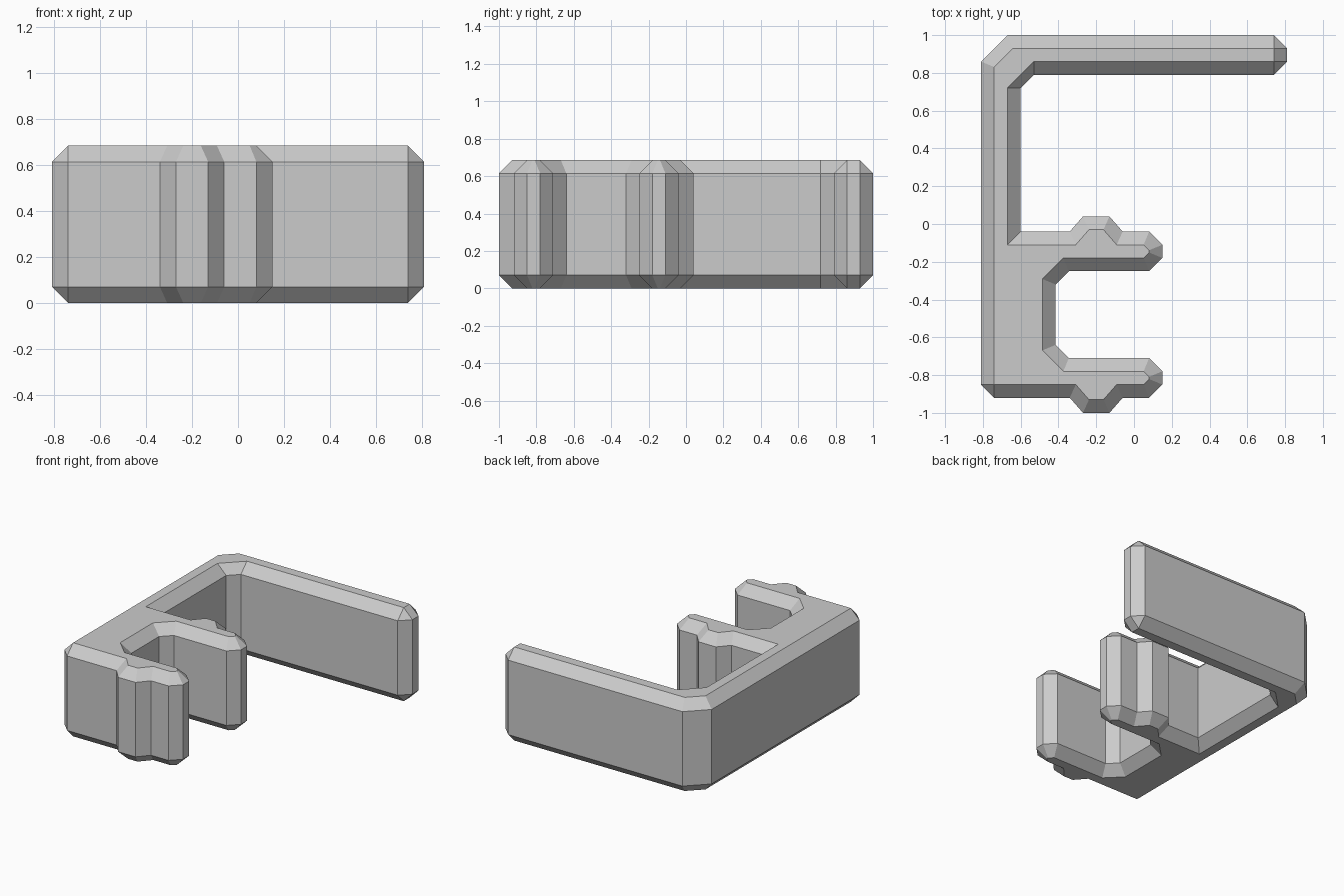
import bpy
import bmesh
from mathutils import Vector

default_cube = bpy.data.objects.get("Cube")
if default_cube:
    bpy.data.objects.remove(default_cube, do_unlink=True)

BEVEL = 0.07
HEIGHT = 0.685
FORK_CENTRE = -0.48


def make_material(name, colour):
    material = bpy.data.materials.new(name)
    material.use_nodes = True
    material.diffuse_color = colour
    shader = material.node_tree.nodes["Principled BSDF"]
    shader.inputs["Base Color"].default_value = colour
    return material


def inward(start, end):
    """Inward normal of an edge on a clockwise outline."""
    along = (end - start).normalized()
    return Vector((along.y, -along.x))


def inset_outline(outline, square):
    """Miter each corner inward; square corners follow their straight edge only."""
    result = []
    for i, point in enumerate(outline):
        before = inward(outline[i - 1], point)
        after = inward(point, outline[(i + 1) % len(outline)])
        if square[i]:
            shift = max((before, after), key=lambda n: max(abs(n.x), abs(n.y)))
        else:
            shift = (before + after) / (1 + before.dot(after))
        result.append(point + shift * BEVEL)
    return result


def build_bevelled_plate(name, outline, square, material):
    inner = inset_outline(outline, square)
    levels = [(inner, 0), (outline, BEVEL), (outline, HEIGHT - BEVEL), (inner, HEIGHT)]
    bm = bmesh.new()
    rings = [[bm.verts.new((p.x, p.y, z)) for p in ring] for ring, z in levels]
    count = len(outline)
    for low, high in zip(rings, rings[1:]):
        for i in range(count):
            j = (i + 1) % count
            bm.faces.new((low[i], low[j], high[j], high[i]))
    bm.faces.new(rings[0])
    bm.faces.new(rings[-1])
    # Merge the corners that meet in a point
    bmesh.ops.remove_doubles(bm, verts=bm.verts[:], dist=0.0005)
    bmesh.ops.recalc_face_normals(bm, faces=bm.faces[:])
    mesh = bpy.data.meshes.new(name)
    bm.to_mesh(mesh)
    bm.free()
    mesh.materials.append(material)
    part = bpy.data.objects.new(name, mesh)
    bpy.context.collection.objects.link(part)
    return part


# Back wall and long arm: x, y, square corner
frame = [
    (-0.74, -0.92, True), (-0.81, -0.85, True),
    (-0.81, 0.86, False), (-0.67, 1, False),
    (0.74, 1, True), (0.81, 0.93, True), (0.81, 0.86, True), (0.74, 0.79, True),
    (-0.53, 0.79, True), (-0.6, 0.72, True),
    (-0.6, -0.04, False),
]

# One clip prong: x, distance from the clip's centre line
prong = [
    (-0.34, 0.44), (-0.27, 0.52), (-0.13, 0.52), (-0.06, 0.44),
    (0.08, 0.44), (0.15, 0.37), (0.15, 0.3), (0.08, 0.23),
    (-0.345, 0.23), (-0.415, 0.16),
]

# Join the frame with the prong and its mirror image
outline = [Vector((x, y)) for x, y, _ in frame]
outline += [Vector((x, FORK_CENTRE + d)) for x, d in prong]
outline += [Vector((x, FORK_CENTRE - d)) for x, d in reversed(prong)]
square = [flag for _, _, flag in frame] + [False] * (2 * len(prong))

grey = make_material("plain grey", (0.6, 0.6, 0.6, 1))
build_bevelled_plate("clip_bracket", outline, square, grey)
